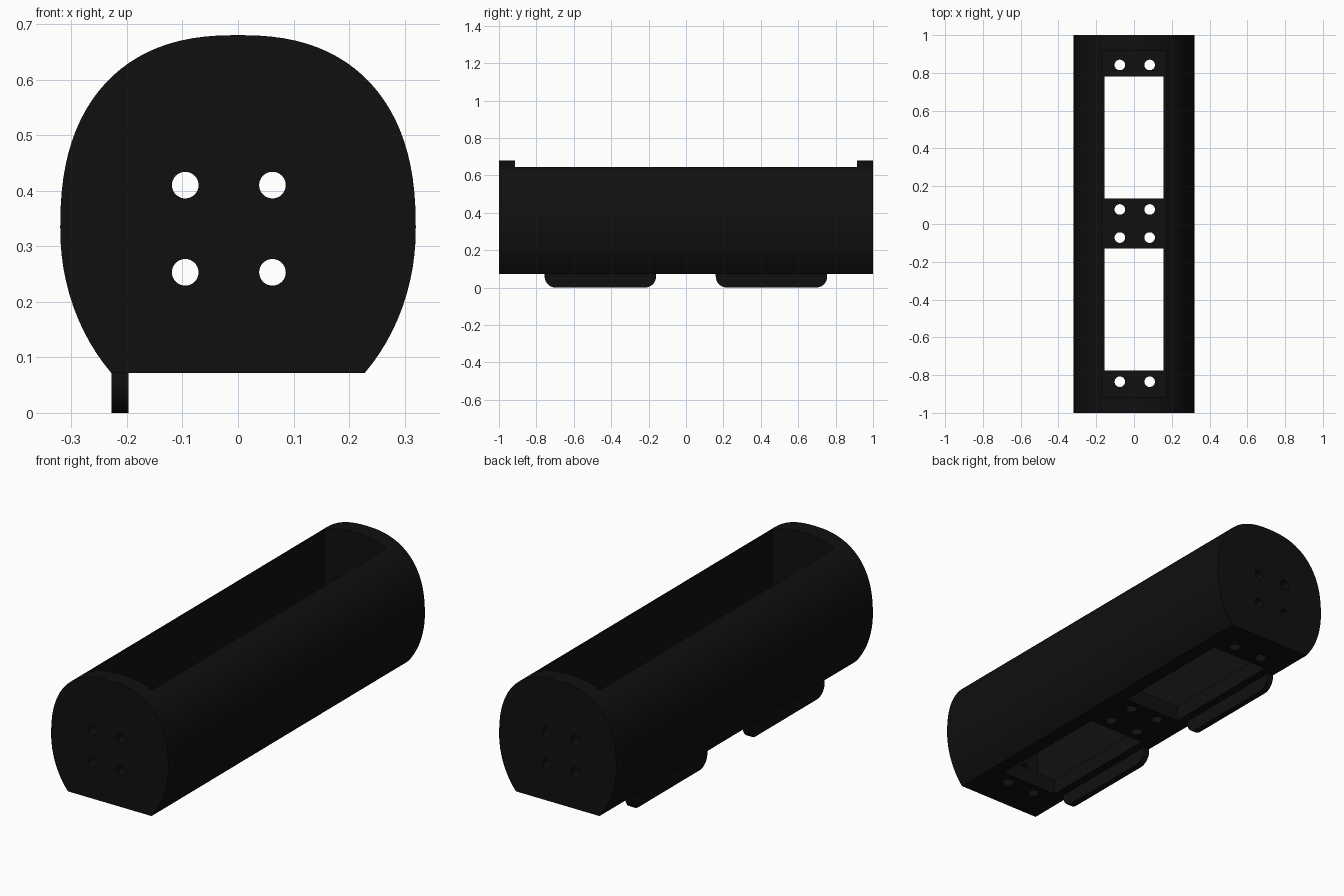
import bpy, bmesh, math
from mathutils import Matrix

if "Cube" in bpy.data.objects:
    bpy.data.objects.remove(bpy.data.objects["Cube"])

black = bpy.data.materials.new("black_plastic")
black.diffuse_color = (0.005, 0.005, 0.005, 1)
black.use_nodes = True
black.node_tree.nodes["Principled BSDF"].inputs["Base Color"].default_value = black.diffuse_color


def make_object(name, bm):
    bmesh.ops.recalc_face_normals(bm, faces=bm.faces)
    mesh = bpy.data.meshes.new(name)
    bm.to_mesh(mesh)
    bm.free()
    obj = bpy.data.objects.new(name, mesh)
    bpy.context.collection.objects.link(obj)
    return obj


def extrude(name, points, vec):
    bm = bmesh.new()
    face = bm.faces.new([bm.verts.new(p) for p in points])
    new = bmesh.ops.extrude_face_region(bm, geom=[face], use_keep_orig=True)
    verts = [g for g in new["geom"] if isinstance(g, bmesh.types.BMVert)]
    bmesh.ops.translate(bm, verts=verts, vec=vec)
    return make_object(name, bm)


def box(x0, x1, y0, y1, z0, z1):
    pts = [(x0, y0, z0), (x1, y0, z0), (x1, y1, z0), (x0, y1, z0)]
    return extrude("cutter", pts, (0, 0, z1 - z0))


def drill(loc, r, depth, rot=Matrix.Identity(4)):
    bm = bmesh.new()
    bmesh.ops.create_cone(bm, cap_ends=True, segments=32, radius1=r, radius2=r,
                          depth=depth, matrix=Matrix.Translation(loc) @ rot)
    return make_object("cutter", bm)


def cut(obj, cutter):
    cutter.hide_render = True
    mod = obj.modifiers.new("cut", 'BOOLEAN')
    mod.operation = 'DIFFERENCE'
    mod.solver = 'EXACT'
    mod.object = cutter
    bpy.context.view_layer.objects.active = obj
    bpy.ops.object.modifier_apply(modifier=mod.name)
    bpy.data.objects.remove(cutter)


def finish(obj):
    obj.data.materials.clear()
    obj.data.materials.append(black)
    bpy.ops.object.select_all(action='DESELECT')
    obj.select_set(True)
    bpy.context.view_layer.objects.active = obj
    bpy.ops.object.shade_smooth_by_angle(angle=math.radians(30))


# Housing section: full rounded arch above, flat-cut ellipse below
def outline(a):
    c, s = math.cos(a), math.sin(a)
    e = 2 / 2.4 if s > 0 else 1
    x = math.copysign(abs(c) ** e, c) * 0.32
    z = 0.33 + (abs(s) ** e * 0.35 if s > 0 else s * 0.368)
    return (x, -1, z)


low = -math.asin(0.258 / 0.368)
n = 72
housing = extrude("housing",
                  [outline(low + (math.pi - 2 * low) * i / n) for i in range(n + 1)],
                  (0, 2, 0))

# Open-topped channel between the end plates
cut(housing, box(-0.17, 0.17, -0.915, 0.915, 0.15, 1.0))

# Floor windows
for y0, y1 in ((-0.775, -0.13), (0.135, 0.78)):
    cut(housing, box(-0.157, 0.157, y0, y1, -0.1, 0.2))

# Floor screw holes
for x in (-0.075, 0.083):
    for y in (-0.835, -0.072, 0.077, 0.842):
        cut(housing, drill((x, y, 0.1), 0.028, 0.2))

# End plate holes, drilled through both ends
turn = Matrix.Rotation(math.pi / 2, 4, 'X')
for x in (-0.095, 0.062):
    for z in (0.253, 0.41):
        cut(housing, drill((x, 0, z), 0.024, 2.4, turn))
finish(housing)

# Two rounded tabs along the left lower edge
r = 0.06
for name, mid in (("front_tab", -0.458), ("rear_tab", 0.457)):
    h = 0.298
    pts = [(-0.228, mid + h, 0.075), (-0.228, mid - h, 0.075)]
    for sy, start in ((-1, math.pi), (1, 1.5 * math.pi)):
        for i in range(11):
            a = start + math.pi / 2 * i / 10
            pts.append((-0.228, mid + sy * (h - r) + r * math.cos(a), r + r * math.sin(a)))
    finish(extrude(name, pts, (0.031, 0, 0)))
